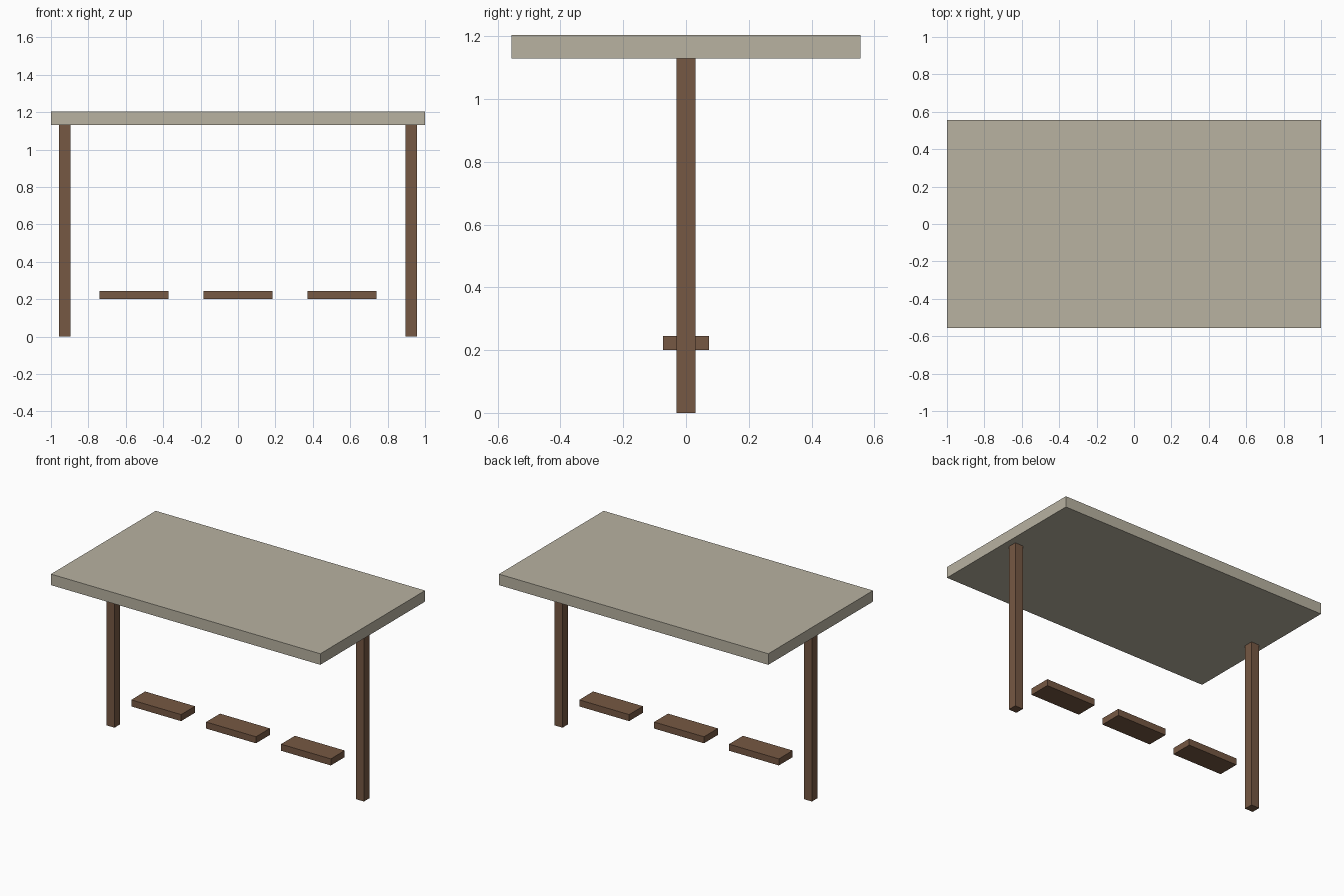
import bpy

if "Cube" in bpy.data.objects:
    bpy.data.objects.remove(bpy.data.objects["Cube"])


def material(name, rgb):
    """Flat colour from 0-255 sRGB, stored as linear."""
    mat = bpy.data.materials.new(name)
    mat.diffuse_color = [((c / 255 + 0.055) / 1.055) ** 2.4 for c in rgb] + [1.0]
    mat.use_nodes = True
    mat.node_tree.nodes["Principled BSDF"].inputs["Base Color"].default_value = mat.diffuse_color
    return mat


def box(name, size, x, z_bottom, mat):
    """Box centred on y = 0, resting at z_bottom."""
    bpy.ops.mesh.primitive_cube_add(size=1, location=(x, 0, z_bottom + size[2] / 2))
    obj = bpy.context.object
    obj.name = name
    obj.scale = size
    bpy.ops.object.transform_apply(location=False, rotation=False, scale=True)
    obj.data.materials.append(mat)
    return obj


stone = material("pale stone", (184, 178, 161))
wood = material("brown wood", (118, 88, 67))

# Flat roof slab
box("roof", (2.0, 1.111, 0.074), 0, 1.13, stone)

# Support posts at both ends
for side, x in (("left", -0.926), ("right", 0.926)):
    box(side + "_post", (0.06, 0.06, 1.13), x, 0, wood)

# Row of three separate seats
for side, x in (("left", -0.556), ("middle", 0), ("right", 0.556)):
    box(side + "_seat", (0.37, 0.147, 0.044), x, 0.201, wood)
